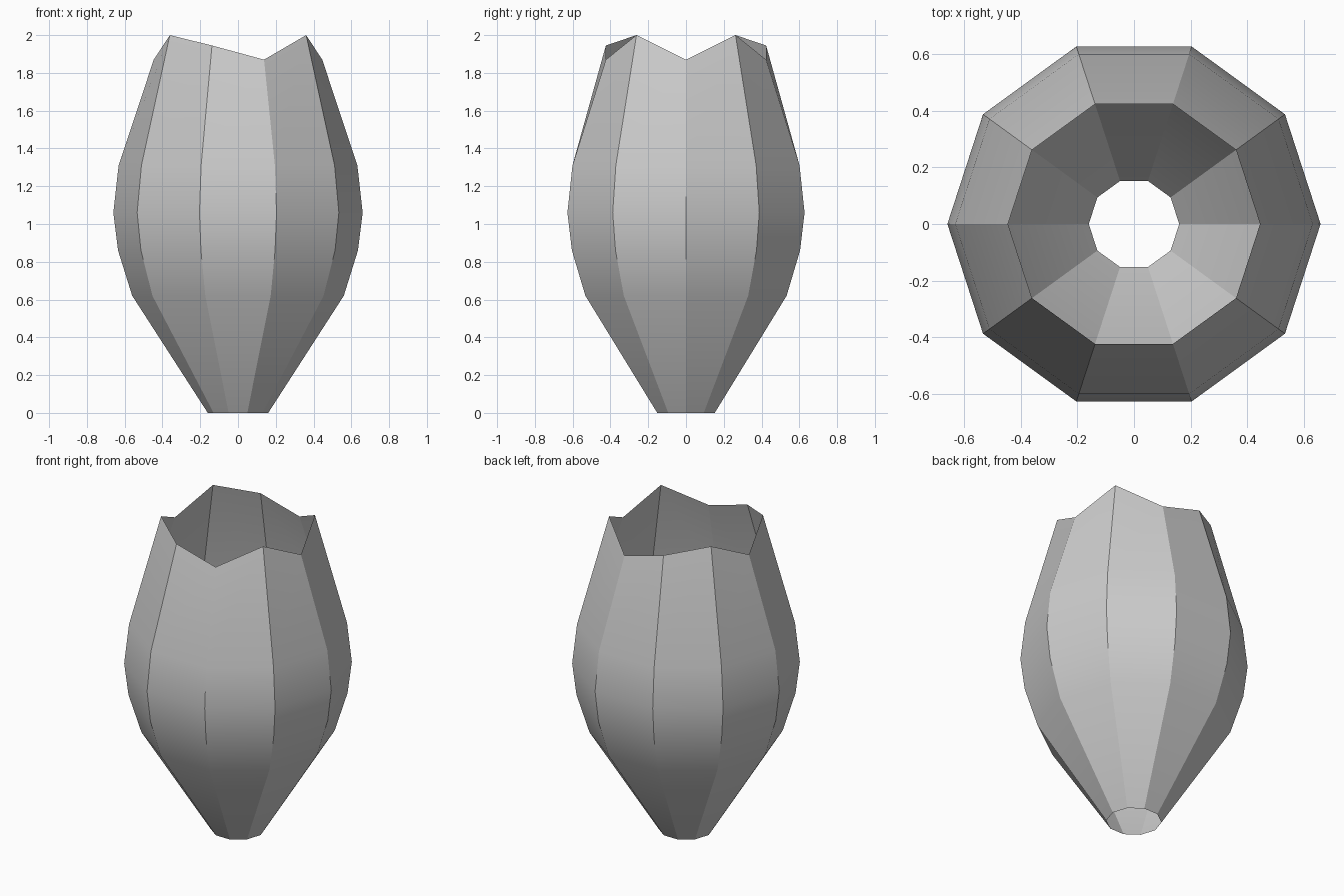
import bpy
import bmesh
from math import cos, sin, radians

cube = bpy.data.objects.get("Cube")
if cube:
    bpy.data.objects.remove(cube, do_unlink=True)

SIDES = 10
# radius and height of each level ring of the wall
PROFILE = [(0.16, 0.0), (0.56, 0.62), (0.635, 0.86), (0.66, 1.06), (0.632, 1.31)]
RIM_RADIUS = 0.446
# rim heights, repeated by half a turn mirrored front to back
LOW, MID, HIGH = 1.87, 1.945, 2.0
HALF_RIM = [LOW, HIGH, LOW, MID, HIGH, LOW]

# one flat grey
grey = bpy.data.materials.new("plain_grey")
grey.use_nodes = True
colour = (0.6, 0.6, 0.6, 1.0)
grey.diffuse_color = colour
grey.node_tree.nodes["Principled BSDF"].inputs["Base Color"].default_value = colour


def make_ring(bm, radius, heights):
    ring = []
    for i, z in enumerate(heights):
        a = radians(360 / SIDES * i)
        ring.append(bm.verts.new((radius * cos(a), radius * sin(a), z)))
    return ring


# open ten-sided vase wall with a jagged rim
bm = bmesh.new()
rings = [make_ring(bm, r, [z] * SIDES) for r, z in PROFILE]
rim = [HALF_RIM[min(i, SIDES - i)] for i in range(SIDES)]
rings.append(make_ring(bm, RIM_RADIUS, rim))

for lower, upper in zip(rings, rings[1:]):
    for i in range(SIDES):
        j = (i + 1) % SIDES
        face = bm.faces.new((lower[i], lower[j], upper[j], upper[i]))
        face.smooth = True
    # crisp upright ridges, soft along each panel
    for a, b in zip(lower, upper):
        bm.edges.get((a, b)).smooth = False

mesh = bpy.data.meshes.new("vase_wall")
bm.to_mesh(mesh)
bm.free()
mesh.materials.append(grey)
vase = bpy.data.objects.new("vase_wall", mesh)
bpy.context.collection.objects.link(vase)
